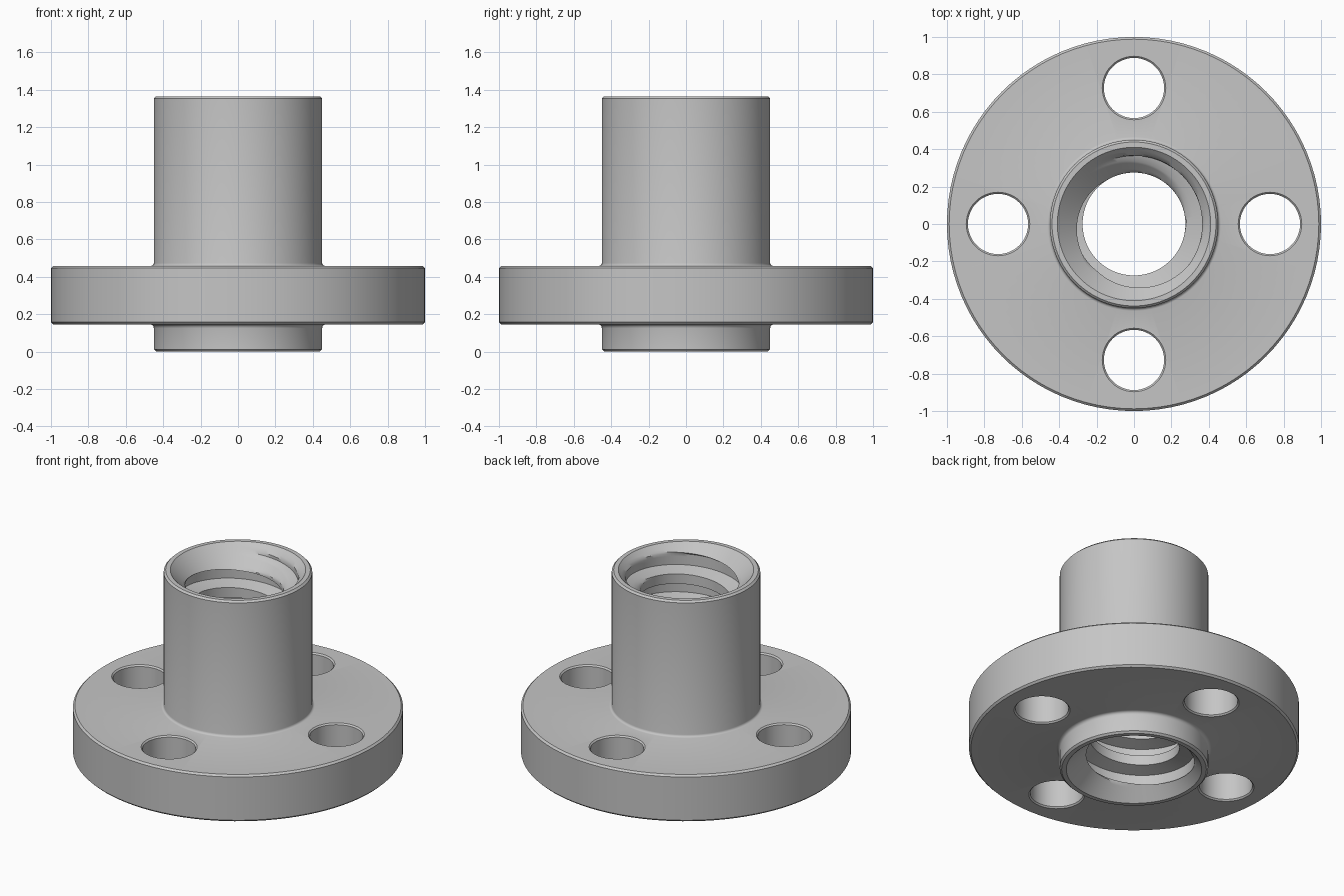
import bpy, bmesh, math

cube = bpy.data.objects.get("Cube")
if cube:
    bpy.data.objects.remove(cube)

SEG = 96
HEIGHT = 1.365
RIM = 0.41            # bore radius at both mouths
PITCH = 0.182
CREST, ROOT = 0.275, 0.365

metal = bpy.data.materials.new("grey_metal")
metal.use_nodes = True
grey = (0.56, 0.56, 0.56, 1)
metal.diffuse_color = grey
metal.node_tree.nodes["Principled BSDF"].inputs["Base Color"].default_value = grey


def polar(r, a, z):
    return (r * math.cos(a), r * math.sin(a), z)


def skin(bm, columns):
    """Join neighbouring columns of points with quads."""
    cols = [[bm.verts.new(p) for p in c] for c in columns]
    for a, b in zip(cols, cols[1:]):
        for j in range(len(a) - 1):
            bm.faces.new((a[j], b[j], b[j + 1], a[j + 1]))


def lathe(bm, profile, seg):
    skin(bm, [[polar(r, math.tau * i / seg, z) for r, z in profile]
              for i in range(seg + 1)])


def finish(bm, name):
    bmesh.ops.remove_doubles(bm, verts=bm.verts, dist=1e-5)
    bmesh.ops.recalc_face_normals(bm, faces=bm.faces)
    mesh = bpy.data.meshes.new(name)
    bm.to_mesh(mesh)
    bm.free()
    mesh.materials.append(metal)
    obj = bpy.data.objects.new(name, mesh)
    bpy.context.collection.objects.link(obj)
    return obj


def fillet(r, z, dr, dz, n=3):
    """Quarter round from (r, z + dz) to (r + dr, z)."""
    steps = [math.pi / 2 * i / n for i in range(n + 1)]
    return [(r + dr * (1 - math.cos(t)), z + dz * (1 - math.sin(t))) for t in steps]


# Outer shell: hub and flange turned from one profile
b = 0.012
outer = [(RIM, 0), (0.45 - b, 0), (0.45, b)]
outer += fillet(0.45, 0.145, 0.02, -0.02)
outer += [(1 - b, 0.145), (1, 0.145 + b), (1, 0.458 - b), (1 - b, 0.458)]
outer += fillet(0.45, 0.458, 0.015, 0.015)[::-1]
outer += [(0.45, HEIGHT - b), (0.45 - b, HEIGHT), (RIM, HEIGHT)]
bm = bmesh.new()
lathe(bm, outer, SEG)


# Threaded bore: trapezoidal helical groove with countersunk mouths
def thread_radius(phase):
    d = abs((phase + 0.5) % 1 - 0.5)          # distance from groove centre
    t = min(max((d - 0.2) / 0.12, 0), 1)
    return ROOT + (CREST - ROOT) * t


PHASES = [-0.32, -0.26, -0.2, -0.1, 0, 0.1, 0.2, 0.26, 0.32, 0.38, 0.44, 0.5, 0.56, 0.62]
START = 1.315 - PITCH / 8                     # groove centre at angle zero
columns = []
for i in range(SEG + 1):
    turn = i / SEG
    col = []
    for k in range(-9, 3):
        for f in PHASES:
            z = START + PITCH * (turn + k + f)
            z = min(max(z, 0), HEIGHT)
            phase = (z - START) / PITCH - turn
            r = max(thread_radius(phase), RIM - z, RIM - (HEIGHT - z))
            col.append(polar(r, math.tau * turn, z))
    columns.append(col)
skin(bm, columns)
nut = finish(bm, "flanged_nut")

# Four bolt holes with slightly flared edges
bm = bmesh.new()
hole = [(0, 0.1), (0.17, 0.1), (0.17, 0.145), (0.161, 0.154),
        (0.161, 0.449), (0.17, 0.458), (0.17, 0.5), (0, 0.5)]
for q in range(4):
    before = set(bm.verts)
    lathe(bm, hole, 48)
    new = [v for v in bm.verts if v not in before]
    a = math.pi / 2 * q
    bmesh.ops.translate(bm, verts=new, vec=polar(0.727, a, 0))
cutter = finish(bm, "bolt_hole_cutter")
cutter.hide_render = True

bpy.ops.object.select_all(action="DESELECT")
nut.select_set(True)
bpy.context.view_layer.objects.active = nut
cut = nut.modifiers.new("bolt_holes", "BOOLEAN")
cut.operation = "DIFFERENCE"
cut.solver = "EXACT"
cut.object = cutter
bpy.ops.object.modifier_apply(modifier=cut.name)
bpy.data.objects.remove(cutter)
bpy.ops.object.shade_smooth_by_angle(angle=math.radians(35))
